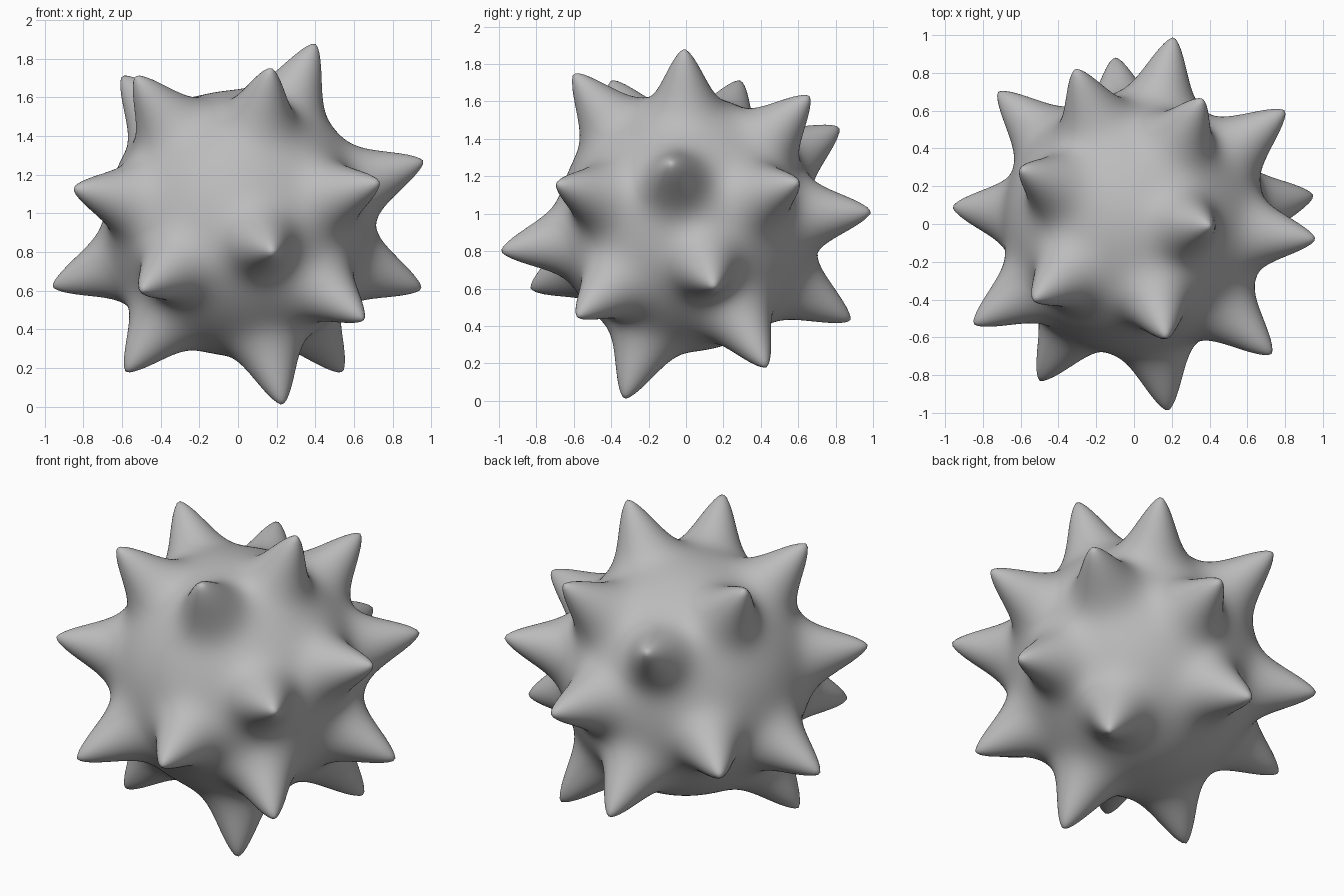
import bpy
import bmesh
import math
from mathutils import Vector

default_cube = bpy.data.objects.get("Cube")
if default_cube:
    bpy.data.objects.remove(default_cube, do_unlink=True)

CENTRE_HEIGHT = 0.95
CORE_RADIUS = 0.685
SPIKE_WIDTH = 0.165
SPIKE_FALLOFF = 1.5

# Spike tips, grouped from the crown down to the underside
crown_tips = [(0.4, -0.01, 1.88), (0.17, -0.6, 1.75), (-0.53, -0.4, 1.71),
              (-0.6, 0.29, 1.71), (0.36, 0.66, 1.63), (-0.31, 0.82, 1.46)]
middle_tips = [(0.96, -0.08, 1.27), (0.73, -0.69, 1.16), (0.8, 0.6, 1.17),
               (-0.85, -0.53, 1.13), (0.21, 0.99, 1.01), (0.18, -0.99, 0.8),
               (-0.72, 0.7, 0.77)]
lower_tips = [(-0.96, 0.09, 0.62), (0.95, 0.15, 0.61), (-0.5, -0.83, 0.6),
              (0.65, -0.58, 0.45), (-0.1, 0.88, 0.43), (0.54, 0.43, 0.18),
              (-0.58, -0.25, 0.18), (0.23, -0.33, 0.01)]

centre = Vector((0, 0, CENTRE_HEIGHT))
spikes = []
for tip in crown_tips + middle_tips + lower_tips:
    offset = Vector(tip) - centre
    spikes.append((offset.normalized(), offset.length - CORE_RADIUS))


def spike_height(direction, axis, height):
    """Blunt cone with a short flare where it meets the core."""
    angle = math.acos(max(-1.0, min(1.0, direction.dot(axis))))
    return height * math.exp(-(angle / SPIKE_WIDTH) ** SPIKE_FALLOFF)


# One continuous skin: a ball pulled outwards along every spike
bm = bmesh.new()
bmesh.ops.create_icosphere(bm, subdivisions=7, radius=1)
for vert in bm.verts:
    direction = vert.co.normalized()
    radius = CORE_RADIUS + sum(spike_height(direction, axis, height)
                               for axis, height in spikes)
    vert.co = centre + direction * radius
for face in bm.faces:
    face.smooth = True

mesh = bpy.data.meshes.new("spiky_ball")
bm.to_mesh(mesh)
bm.free()
ball = bpy.data.objects.new("spiky_ball", mesh)
bpy.context.collection.objects.link(ball)

# Plain grey surface
grey = bpy.data.materials.new("plain_grey")
grey.use_nodes = True
colour = (0.5, 0.5, 0.5, 1)
grey.diffuse_color = colour
shader = next(n for n in grey.node_tree.nodes if n.type == "BSDF_PRINCIPLED")
shader.inputs["Base Color"].default_value = colour
mesh.materials.append(grey)
